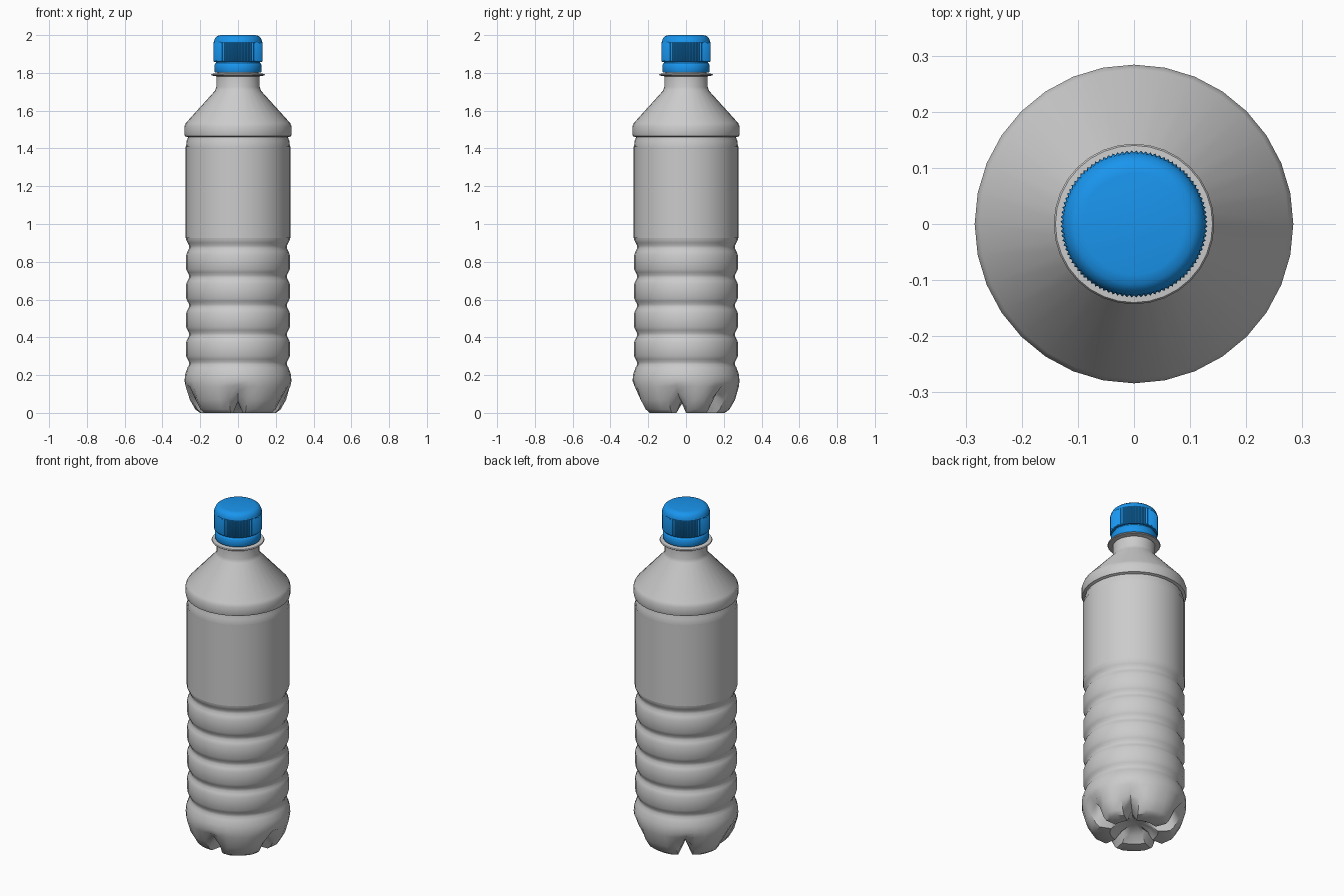
import bpy, bmesh, math

if "Cube" in bpy.data.objects:
    bpy.data.objects.remove(bpy.data.objects["Cube"])

def lathe(name, profile, segs, shape=None, color=None, angle=35):
    """Spin (r, z) points round z; shape(i, k, r, z) may adjust ring i, column k."""
    bm = bmesh.new()
    rings = []
    for i, (r, z) in enumerate(profile):
        if r == 0:
            rings.append([bm.verts.new((0, 0, z))] * segs)
            continue
        ring = []
        for k in range(segs):
            rr, zz = shape(i, k, r, z) if shape else (r, z)
            a = 2 * math.pi * k / segs
            ring.append(bm.verts.new((rr * math.cos(a), rr * math.sin(a), zz)))
        rings.append(ring)
    for lo, hi in zip(rings, rings[1:]):
        for k in range(segs):
            n = (k + 1) % segs
            quad = list(dict.fromkeys([lo[k], lo[n], hi[n], hi[k]]))
            bm.faces.new(quad)
    me = bpy.data.meshes.new(name)
    bm.to_mesh(me)
    bm.free()
    ob = bpy.data.objects.new(name, me)
    bpy.context.collection.objects.link(ob)
    if color:
        mat = bpy.data.materials.new(name + "_colour")
        mat.diffuse_color = color
        mat.use_nodes = True
        mat.node_tree.nodes["Principled BSDF"].inputs["Base Color"].default_value = mat.diffuse_color
        me.materials.append(mat)
    bpy.ops.object.select_all(action='DESELECT')
    ob.select_set(True)
    bpy.context.view_layer.objects.active = ob
    bpy.ops.object.shade_smooth_by_angle(angle=math.radians(angle))
    return ob

# Bottle: domed base and foot
body = [(0, .06), (.05, .055), (.095, .035), (.13, 0), (.205, 0),
        (.23, .018), (.26, .07), (.28, .14), (.283, .17), (.28, .205)]
# ribs between the waists
for z in (.262, .415, .568, .722, .878):
    body += [(.267, z - .022), (.259, z - .007), (.259, z + .007), (.267, z + .022)]
    body += [(.275, z + .04)]
    if z < .8:
        body += [(.275, z + .112)]
# label area, shoulder ring, shoulder cone
body += [(.275, 1.41), (.272, 1.44), (.266, 1.455), (.266, 1.46), (.281, 1.465),
         (.284, 1.475), (.284, 1.515), (.276, 1.535), (.122, 1.705), (.115, 1.725)]
# neck with support flange, mouth hidden in the cap
body += [(.115, 1.782), (.14, 1.786), (.143, 1.79), (.14, 1.795), (.108, 1.797),
         (.108, 1.95), (.095, 1.95)]

# Foot notches: five columns pushed up and in, neighbours slightly cut back
NOTCHES = (24, 31, 4, 11, 17)
DEEP = {2: (.095, .055), 3: (.13, .062), 4: (.165, .075), 5: (.195, .09),
        6: (.235, .115), 7: (.272, .145)}
SIDE = {4: (.195, 0), 5: (.215, .018), 6: (.243, .07), 7: (.277, .14)}

def foot(i, k, r, z):
    if k in NOTCHES:
        return DEEP.get(i, (r, z))
    if (k + 1) % 32 in NOTCHES or (k - 1) % 32 in NOTCHES:
        return SIDE.get(i, (r, z))
    return r, z

lathe("bottle", body, 32, foot, angle=40)

# Label sleeve
lathe("label", [(.2775, .925), (.2775, 1.41)], 32)

# Cap with fine vertical grip ridges
BLUE = (.01, .30, .85, 1)
cap = [(.112, 1.858), (.126, 1.858), (.129, 1.865), (.129, 1.955), (.126, 1.972),
       (.12, 1.986), (.108, 1.996), (.09, 2.0), (0, 2.0)]

def grip(i, k, r, z):
    return (r + (.002 if k % 2 else -.002), z) if i in (2, 3) else (r, z)

lathe("cap", cap, 192, grip, BLUE)

# Tamper ring below the cap
lathe("tamper_ring", [(.11, 1.802), (.122, 1.802), (.125, 1.808), (.125, 1.842),
                      (.12, 1.85), (.116, 1.853), (.116, 1.86)], 64, None, BLUE)
